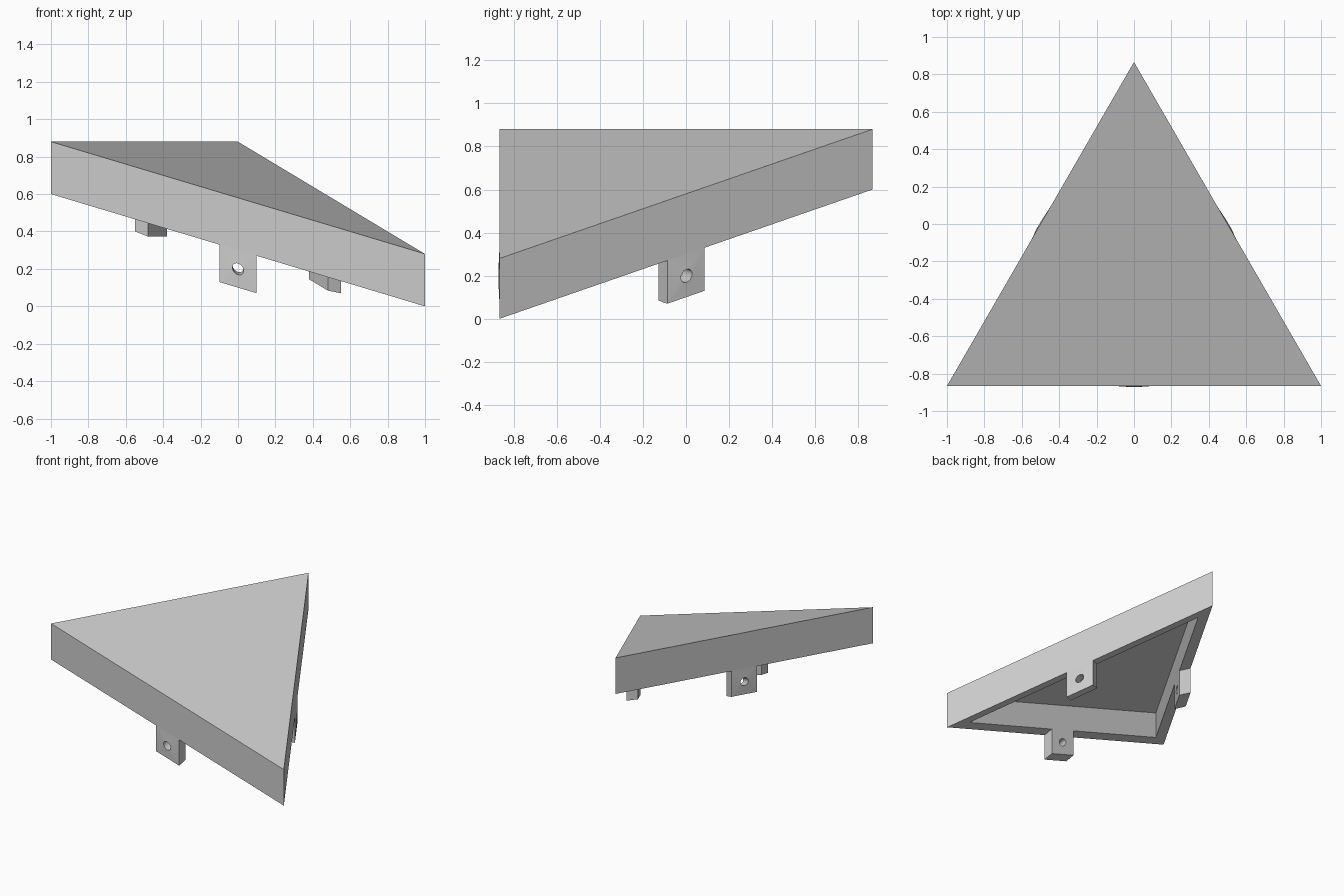
import bpy, bmesh
from math import cos, sin, pi, sqrt, radians
from mathutils import Vector, Matrix

INRADIUS = 1 / sqrt(3)
WALL, HEIGHT, ROOF = 0.08, 0.28, 0.08
TAB, HOLE, SEGMENTS, BULGE = 0.2, 0.03, 24, 0.005

cube = bpy.data.objects.get("Cube")
if cube:
    bpy.data.objects.remove(cube, do_unlink=True)

grey = bpy.data.materials.new("plain_grey")
grey.use_nodes = True
colour = (0.6, 0.6, 0.6, 1)
grey.diffuse_color = colour
grey.node_tree.nodes["Principled BSDF"].inputs["Base Color"].default_value = colour


def place(along, inward, drop, side=0):
    """Point measured from the middle of one edge, sheared onto the sloping roof."""
    p = Matrix.Rotation(side * 2 * pi / 3, 3, 'Z') @ Vector((along, inward - INRADIUS, 0))
    p.y -= INRADIUS / 2
    p.z = 0.73 - 0.3 * p.x + 0.1732 * p.y - drop
    return p


def finish(bm, name):
    bmesh.ops.recalc_face_normals(bm, faces=bm.faces)
    mesh = bpy.data.meshes.new(name)
    bm.to_mesh(mesh)
    bm.free()
    mesh.materials.append(grey)
    obj = bpy.data.objects.new(name, mesh)
    bpy.context.collection.objects.link(obj)
    return obj


def bridge(bm, a, b):
    for i in range(len(a)):
        j = (i + 1) % len(a)
        bm.faces.new((a[i], a[j], b[j], b[i]))


# Sloping triangular roof, hollow underneath
bm = bmesh.new()


def triangle(inset, drop):
    half = 1 - inset * sqrt(3)
    return [bm.verts.new(place(-half, inset, drop, s)) for s in range(3)]


rings = [triangle(0, 0), triangle(0, HEIGHT),
         triangle(WALL, HEIGHT), triangle(WALL, ROOF)]
for a, b in zip(rings, rings[1:]):
    bridge(bm, a, b)
bm.faces.new(rings[0])
bm.faces.new(rings[-1])
finish(bm, "roof_shell")


# Mounting tab under the middle of each wall, with a round hole
def make_tab(name, side):
    bm = bmesh.new()
    middle = HEIGHT + TAB / 2
    corners, holes = [], []
    for inward, bulge in ((0, BULGE), (WALL, 0)):
        corners.append([bm.verts.new(place(u * TAB / 2, inward, middle + v * TAB / 2, side))
                        for u, v in ((1, 1), (-1, 1), (-1, -1), (1, -1))])
        ring = []
        for k in range(SEGMENTS):
            t = 2 * pi * k / SEGMENTS
            ring.append(bm.verts.new(place(HOLE * cos(t), inward - bulge,
                                           middle + HOLE * sin(t), side)))
        holes.append(ring)
    # Each corner fans to its quarter of the hole, edges fill the gaps
    quarter = SEGMENTS // 4
    for square, ring in zip(corners, holes):
        for k in range(SEGMENTS):
            bm.faces.new((square[k // quarter], ring[k], ring[(k + 1) % SEGMENTS]))
        for c in range(4):
            bm.faces.new((square[c], square[(c + 1) % 4],
                          ring[(c + 1) * quarter % SEGMENTS]))
    bridge(bm, *corners)
    bridge(bm, *holes)
    obj = finish(bm, name)
    bpy.ops.object.select_all(action='DESELECT')
    obj.select_set(True)
    bpy.context.view_layer.objects.active = obj
    bpy.ops.object.shade_smooth_by_angle(angle=radians(30))


for side, name in enumerate(("front_tab", "left_tab", "right_tab")):
    make_tab(name, side)
